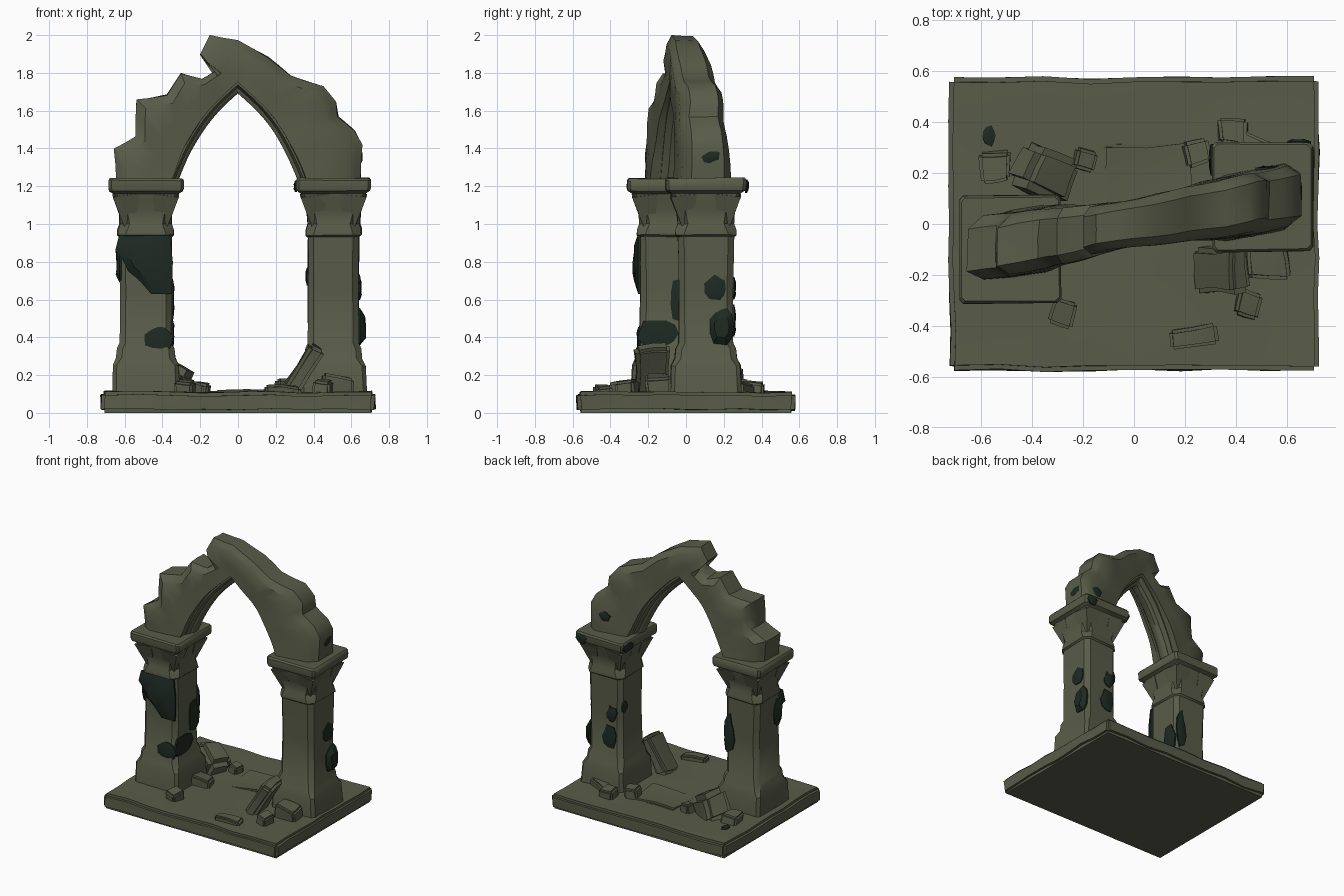
import bpy, bmesh, math, random
from mathutils import Vector, Matrix, noise

random.seed(4)
if "Cube" in bpy.data.objects:
    bpy.data.objects.remove(bpy.data.objects["Cube"])


def material(name, rgb):
    m = bpy.data.materials.new(name)
    m.use_nodes = True
    m.diffuse_color = (*rgb, 1)
    bsdf = m.node_tree.nodes["Principled BSDF"]
    bsdf.inputs["Base Color"].default_value = (*rgb, 1)
    bsdf.inputs["Roughness"].default_value = 0.9
    return m


STONE = material("weathered stone", (0.100, 0.107, 0.066))
MOSS = material("dark moss", (0.013, 0.023, 0.016))


def finish(name, bm, mat, rough=0.0, angle=35):
    """Erode the surface a little, then turn the bmesh into an object."""
    for v in bm.verts:
        if v.co.z > 0.005:
            v.co += noise.noise_vector(v.co * 5) * rough
    bmesh.ops.recalc_face_normals(bm, faces=bm.faces)
    me = bpy.data.meshes.new(name)
    bm.to_mesh(me)
    bm.free()
    me.materials.append(mat)
    ob = bpy.data.objects.new(name, me)
    bpy.context.collection.objects.link(ob)
    bpy.ops.object.select_all(action="DESELECT")
    ob.select_set(True)
    bpy.context.view_layer.objects.active = ob
    bpy.ops.object.shade_smooth_by_angle(angle=math.radians(angle))
    return ob


def loft(rings):
    """Skin a list of equal closed rings and cap both ends."""
    bm = bmesh.new()
    rows = [[bm.verts.new(p) for p in ring] for ring in rings]
    n = len(rows[0])
    for a, b in zip(rows, rows[1:]):
        for i in range(n):
            j = (i + 1) % n
            bm.faces.new((a[i], a[j], b[j], b[i]))
    bm.faces.new(rows[0][::-1])
    bm.faces.new(rows[-1])
    return bm


def block(name, loc, size, rot=(0, 0, 0), bevel=0.012, rough=0.025, cuts=1):
    bm = bmesh.new()
    bmesh.ops.create_cube(bm, size=1)
    bmesh.ops.scale(bm, vec=size, verts=bm.verts)
    bmesh.ops.bevel(bm, geom=bm.edges[:], offset=bevel, segments=2, affect="EDGES")
    if cuts:
        long_edges = [e for e in bm.edges if e.calc_length() > bevel * 3]
        bmesh.ops.subdivide_edges(bm, edges=long_edges, cuts=cuts, use_grid_fill=True)
    turn = Matrix.Rotation(math.radians(rot[2]), 4, "Z") @ Matrix.Rotation(
        math.radians(rot[1]), 4, "Y") @ Matrix.Rotation(math.radians(rot[0]), 4, "X")
    bmesh.ops.transform(bm, matrix=Matrix.Translation(loc) @ turn, verts=bm.verts)
    return finish(name, bm, STONE, rough)


# Ground slab
block("ground_slab", (0, 0, 0.055), (1.45, 1.15, 0.11), bevel=0.018, rough=0.014, cuts=7)


# Pillars: one chamfered-square profile of (height, half width, chamfer)
PROFILE = [(0.09, .178, .02), (0.25, .172, .02), (0.29, .155, .03), (0.34, .15, .03),
           (0.37, .136, .03), (0.65, .134, .03), (0.93, .136, .03), (0.94, .148, .04),
           (0.97, .148, .05), (1.0, .138, .05), (1.08, .145, .04), (1.14, .168, .02),
           (1.16, .172, .015), (1.175, .195, .015), (1.19, .2, .015), (1.23, .2, .015),
           (1.242, .192, .015)]


def square_ring(cx, cy, z, h, c):
    k = h - c
    pts = [(h, -k), (h, k), (k, h), (-k, h), (-h, k), (-h, -k), (-k, -h), (k, -h)]
    return [(cx + x, cy + y * 1.07, z) for x, y in pts]


for side, cx, cy in (("right", -0.487, -0.1), ("left", 0.505, 0.105)):
    bm = loft([square_ring(cx, cy, *p) for p in PROFILE])
    finish(side + "_pillar", bm, STONE, 0.008)
    # Corner leaves below the capital slab, each tapering down to a point
    bm = bmesh.new()
    for sx in (-1, 1):
        for sy in (-1, 1):
            place = Matrix.Translation((cx + sx * 0.095, cy + sy * 0.105, 1.065))
            lean = Matrix.Rotation(sx * 0.12, 4, "Y") @ Matrix.Rotation(-sy * 0.12, 4, "X")
            spin = Matrix.Rotation(math.pi / 4, 4, "Z")
            bmesh.ops.create_cone(bm, cap_ends=True, segments=4, radius1=0.035,
                                  radius2=0.1, depth=0.19, matrix=place @ lean @ spin)
    finish(side + "_capital_leaves", bm, STONE, 0.006)


# Pointed arch: an opening curve paired with a broken outer outline
OUTER = [(-.64, 1.22), (-.655, 1.4), (-.54, 1.46), (-.535, 1.66), (-.37, 1.69),
         (-.30, 1.8), (-.19, 1.765), (-.09, 1.83), (-.2, 1.9), (-.15, 2.0),
         (0, 1.97), (.15, 1.88), (.28, 1.78), (.45, 1.73), (.52, 1.65),
         (.53, 1.57), (.62, 1.49), (.66, 1.42), (.65, 1.22)]


def opening(u, width, apex):
    s = 1 - (1 - abs(u)) ** 1.35
    rise = 1 - (0.58 * s + 0.42 * s ** 3)
    return Vector((math.copysign(s * width, u), 0, 1.22 + (apex - 1.22) * rise))


def slant(p, y):
    return (p.x, 0.17 * p.x + 0.003 + y, p.z)


rings = []
for i, (x, z) in enumerate(OUTER):
    u = i / 9 - 1
    a, b = opening(u, 0.365, 1.755), Vector((x, 0, z))
    t = 0.095 + 0.035 * abs(u)
    mid = a.lerp(b, 0.8)
    rings.append([slant(a, -t), slant(mid, -t), slant(b, -t * 0.65),
                  slant(b, t * 0.65), slant(mid, t), slant(a, t)])
bm = loft(rings)
bmesh.ops.subdivide_edges(bm, edges=bm.edges[:], cuts=1, use_grid_fill=True)
finish("broken_arch", bm, STONE, 0.012, 40)

# Stepped mouldings inside the opening
for name, width, apex, t in (("arch_inner_rib", 0.32, 1.69, 0.04),
                             ("arch_outer_rib", 0.342, 1.72, 0.075)):
    rings = []
    for i in range(25):
        u = i / 12 - 1
        a, b = opening(u, width, apex), opening(u, 0.39, 1.79)
        m = a.lerp(b, 0.25)
        rings.append([slant(a, -t * 0.6), slant(m, -t), slant(b, -t),
                      slant(b, t), slant(m, t), slant(a, t * 0.6)])
    finish(name, loft(rings), STONE, 0.004, 50)


# Fallen stones: location, size, rotation
STONES = [
    ((-.55, .22, .13), (.11, .11, .08), (4, 0, 5)),
    ((-.19, .25, .13), (.09, .08, .07), (0, 6, -12)),
    ((.24, .28, .13), (.09, .09, .09), (0, 5, 8)),
    ((.39, .36, .12), (.12, .11, .09), (0, 0, -4)),
    ((-.285, -.35, .12), (.1, .1, .09), (5, 0, -15)),
    ((.45, -.31, .12), (.09, .1, .09), (0, 6, -15)),
    ((.24, -.44, .11), (.19, .08, .06), (0, 0, 8)),
    ((.52, -.15, .14), (.15, .12, .1), (0, 4, 4)),
    ((-.27, -.04, .12), (.14, .12, .09), (0, 8, 10)),
    ((.06, .18, .10), (.34, .28, .04), (0, 0, 3)),
]
for i, (loc, size, rot) in enumerate(STONES):
    block("fallen_stone_%d" % (i + 1), loc, size, rot)
block("leaning_stone", (.345, -.18, .23), (.09, .19, .29), (4, 30, 5), 0.02)
block("large_boulder", (-.36, .2, .16), (.21, .19, .2), (-8, 28, -28), 0.035)
block("rear_rubble", (.5, .3, .12), (.16, .08, .07), (0, 0, -20))


# Moss: jagged bumpy patches lying on a surface that faces along one axis
def patch(name, axis, sign, level, outline, bump=0.009):
    def point(u, v, d):
        p = [u, v]
        p.insert(axis, level + sign * d)
        return p
    cu = sum(p[0] for p in outline) / len(outline)
    cv = sum(p[1] for p in outline) / len(outline)
    rings = [[point(u, v, -0.006) for u, v in outline],
             [point(u, v, 0.006) for u, v in outline],
             [point(cu + (u - cu) * .6, cv + (v - cv) * .6, bump * random.uniform(.7, 1.3))
              for u, v in outline]]
    finish(name, loft(rings), MOSS)


def jagged(u, v, ru, rv, n=11):
    pts = []
    for i in range(n):
        a, r = math.tau * i / n, random.uniform(0.75, 1.15)
        pts.append((u + ru * r * math.cos(a), v + rv * r * math.sin(a)))
    return pts


patch("moss_front_sheet", 1, -1, -.247,
      [(-.63, .94), (-.5, .95), (-.36, .94), (-.345, .8), (-.35, .63), (-.46, .63),
       (-.53, .71), (-.58, .75), (-.61, .81), (-.65, .86)], 0.03)

# name, axis, direction, surface level, centre, radii, bump
PATCHES = [
    ("front_low", 1, -1, -.247, (-.415, .385, .075, .09), .012),
    ("inner_low", 0, 1, -.35, (-.15, .42, .10, .08), .012),
    ("inner_high", 0, 1, -.35, (-.03, .6, .06, .13), .012),
    ("back_vine", 1, 1, .046, (-.395, .66, .04, .14), .012),
    ("outer_right", 0, -1, -.622, (-.2, .79, .05, .13), .02),
    ("outer_left_high", 0, 1, .64, (.16, .66, .06, .08), .012),
    ("outer_left_low", 0, 1, .64, (.19, .46, .06, .11), .03),
    ("back_left_high", 1, 1, .25, (.44, .66, .045, .06), .012),
    ("back_left_low", 1, 1, .25, (.46, .48, .055, .10), .012),
    ("inner_left", 0, -1, .37, (.2, .72, .03, .05), .01),
    ("arch_side", 0, 1, .645, (.13, 1.36, .06, .04), .012),
    ("arch_back", 1, 1, .215, (.53, 1.36, .05, .035), .012),
    ("capital_back", 1, 1, .318, (.65, 1.2, .045, .04), .012),
    ("capital_inner", 0, -1, .307, (.25, 1.2, .06, .03), .01),
    ("ground", 2, 1, .112, (-.57, .35, .025, .045), .01),
]
for name, axis, sign, level, shape, bump in PATCHES:
    patch("moss_" + name, axis, sign, level, jagged(*shape), bump)
